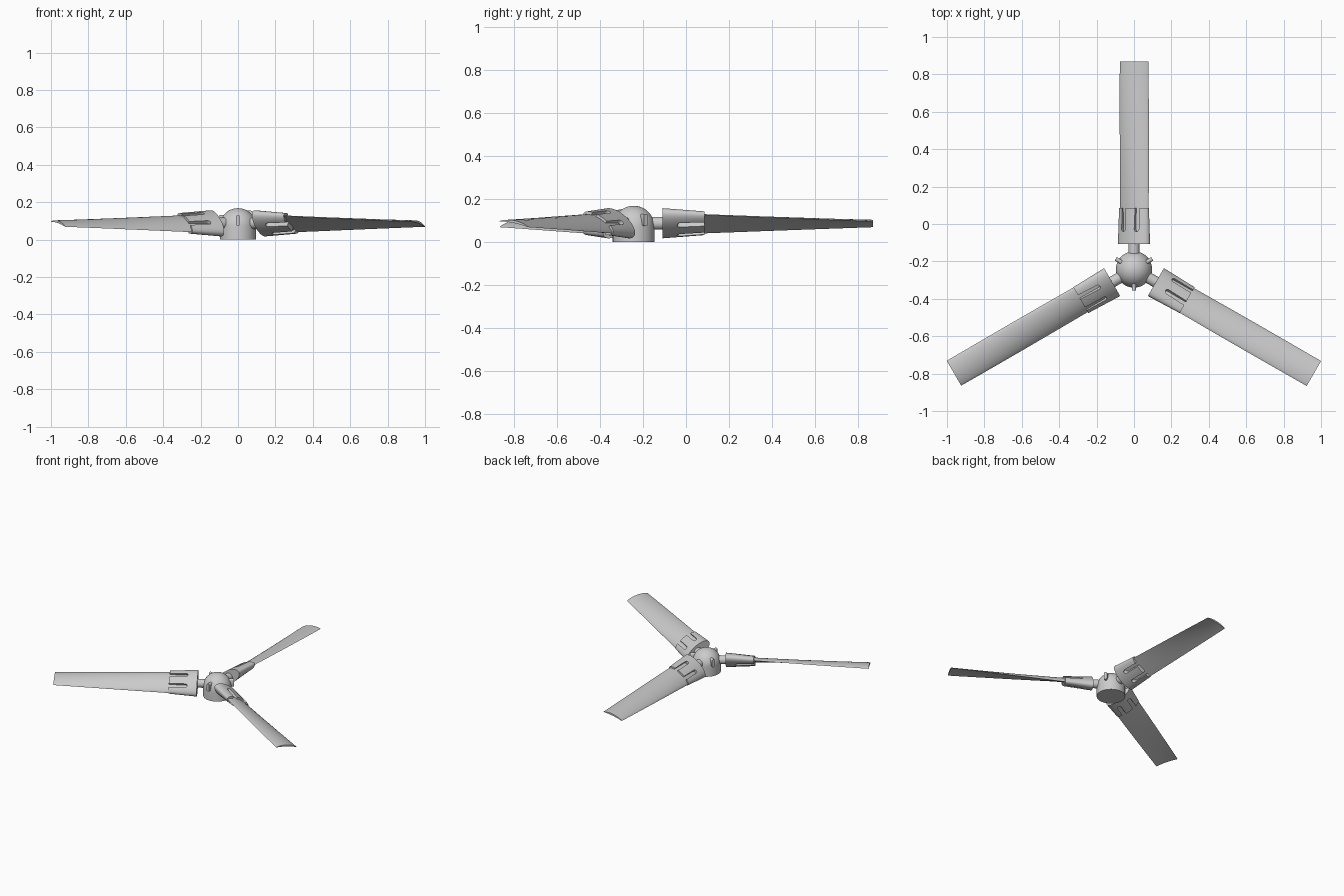
import bpy, bmesh, math
from mathutils import Matrix, Vector

if "Cube" in bpy.data.objects:
    bpy.data.objects.remove(bpy.data.objects["Cube"])

HUB = Vector((0, -0.243, 0))
AXIS_Z = 0.087


def make(name, bm):
    bmesh.ops.recalc_face_normals(bm, faces=bm.faces)
    me = bpy.data.meshes.new(name)
    bm.to_mesh(me)
    bm.free()
    ob = bpy.data.objects.new(name, me)
    bpy.context.collection.objects.link(ob)
    return ob


def smooth(ob, deg=35):
    bpy.ops.object.select_all(action='DESELECT')
    ob.select_set(True)
    bpy.context.view_layer.objects.active = ob
    bpy.ops.object.shade_smooth_by_angle(angle=math.radians(deg))


def loft(name, rings):
    bm = bmesh.new()
    vs = [[bm.verts.new(p) for p in r] for r in rings]
    n = len(vs[0])
    for a, b in zip(vs, vs[1:]):
        for i in range(n):
            bm.faces.new((a[i], a[(i + 1) % n], b[(i + 1) % n], b[i]))
    bm.faces.new(vs[0])
    bm.faces.new(vs[-1])
    return make(name, bm)


def station(pts, r, deg):
    # section points (chord, normal) placed at radius r and twisted about the arm
    c, s = math.cos(math.radians(deg)), math.sin(math.radians(deg))
    return [(x * c - z * s, r, AXIS_Z + x * s + z * c) for x, z in pts]


def ellipse(a, b, n=40):
    return [(a * math.cos(2 * math.pi * i / n), b * math.sin(2 * math.pi * i / n)) for i in range(n)]


def airfoil(half, thick, camber, n=12):
    us = [-math.cos(math.pi * i / n) for i in range(n + 1)]
    up = [(half * u, camber * (0.6 - u * u) + thick * math.sqrt(max(0, 1 - u * u))) for u in us]
    low = [(half * u, camber * (0.6 - u * u) - thick * (1 - u * u)) for u in us[1:-1]]
    return up + low[::-1]


# domed hub
bm = bmesh.new()
R, zc = 0.097, 0.071
prof = [(0, 0), (R, 0), (R, zc)]
prof += [(R * math.cos(t * math.pi / 24), zc + R * math.sin(t * math.pi / 24)) for t in range(1, 12)]
prof += [(0, zc + R)]
vs = [bm.verts.new((r, 0, z)) for r, z in prof]
es = [bm.edges.new(p) for p in zip(vs, vs[1:])]
bmesh.ops.spin(bm, geom=vs + es, cent=(0, 0, 0), axis=(0, 0, 1), angle=2 * math.pi, steps=48)
bmesh.ops.remove_doubles(bm, verts=bm.verts, dist=1e-5)
hub = make("hub", bm)
hub.location = HUB
smooth(hub)

# shaft
shaft = loft("shaft", [station(ellipse(0.03, 0.03, 24), r, 0) for r in (0.05, 0.15)])

# twisted blade
rings = []
for i in range(17):
    t = i / 16
    r = 0.18 + t * (1.111 - 0.18)
    rings.append(station(airfoil(0.089 - 0.011 * t, 0.017 - 0.011 * t, 0.012), r, 33 - 23 * t))
blade = loft("blade", rings)

# blade cuff with open finger slots
cuff = loft("cuff", [station(ellipse(0.101 - 0.010 * t, 0.046 - 0.012 * t), 0.135 + 0.193 * t, 36 - 5 * t)
                     for t in (0, 0.25, 0.5, 0.75, 1)])
w = 0.013
for x0 in (-0.045, 0.04):
    outline = [(x0 + w, 0.36), (x0 - w, 0.36)]
    outline += [(x0 - w * math.cos(k * math.pi / 8), 0.215 - w * math.sin(k * math.pi / 8)) for k in range(9)]
    cut = loft("slot_cutter", [[(x, y, z) for x, y in outline] for z in (-0.12, 0.12)])
    cut.data.transform(Matrix.Translation((0, 0, AXIS_Z)) @ Matrix.Rotation(math.radians(-33), 4, 'Y'))
    m = cuff.modifiers.new("slot", 'BOOLEAN')
    m.operation, m.solver, m.object = 'DIFFERENCE', 'EXACT', cut
    bpy.context.view_layer.objects.active = cuff
    bpy.ops.object.modifier_apply(modifier=m.name)
    bpy.data.objects.remove(cut)

# small upright rib on the hub, between the arms
rib_pts = [(0.011 * math.cos(a), 0.018 * math.copysign(1, math.sin(a)) + 0.011 * math.sin(a))
           for a in [(k + 0.5) * math.pi / 8 for k in range(16)]]
rib = loft("rib", [[(x, y, 0.102 + z) for x, z in rib_pts] for y in (-0.06, -0.113)])

# three arms around the hub
for ob in (shaft, blade, cuff, rib):
    smooth(ob)
    ob.location = HUB
    for k in (1, 2):
        c = ob.copy()
        c.name = f"{ob.name}_{k + 1}"
        c.rotation_euler.z = k * 2 * math.pi / 3
        bpy.context.collection.objects.link(c)
